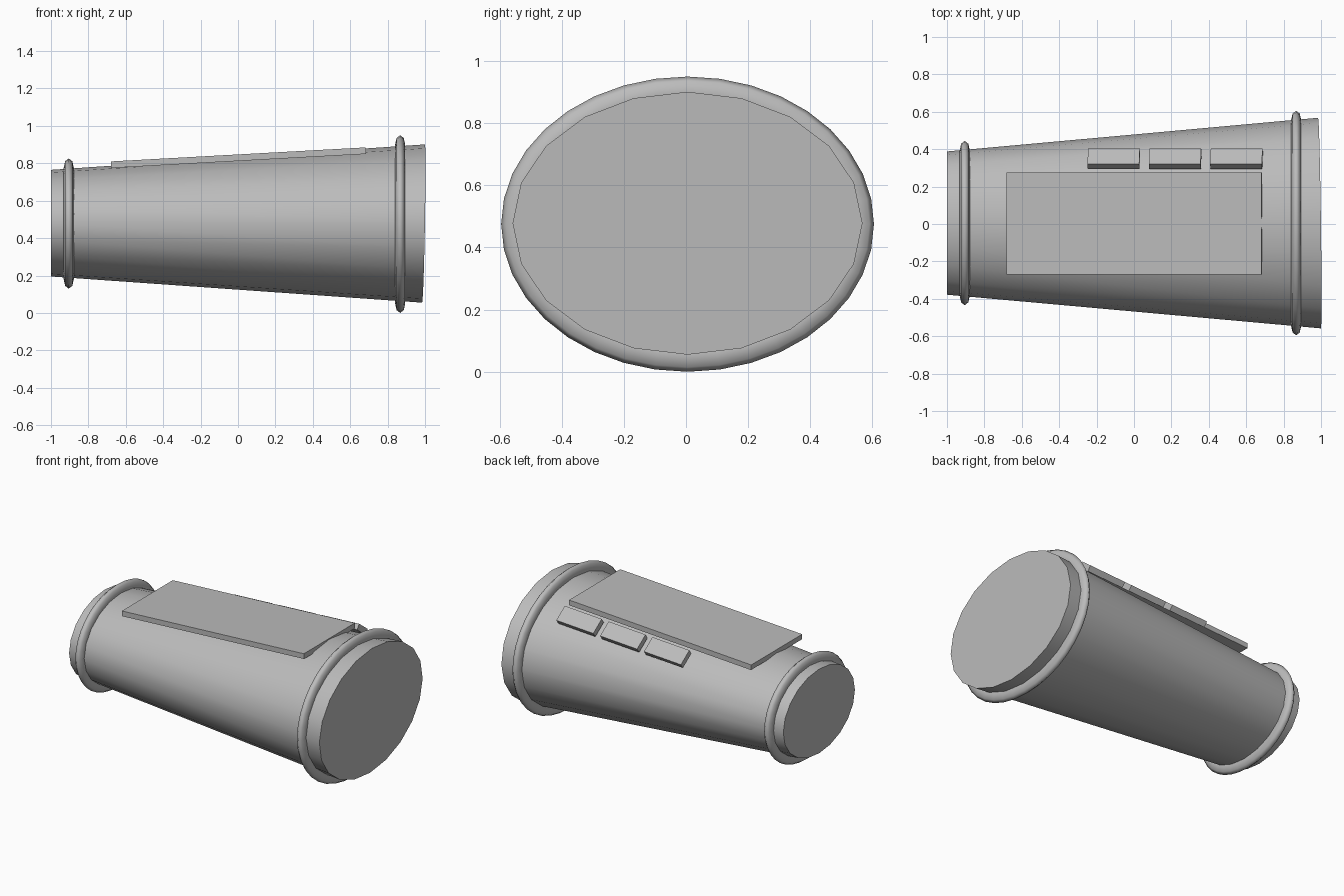
import bpy, bmesh, math
from mathutils import Matrix, Vector

if "Cube" in bpy.data.objects:
    bpy.data.objects.remove(bpy.data.objects["Cube"], do_unlink=True)

grey = bpy.data.materials.new("plain grey")
grey.use_nodes = True
COLOUR = (0.5, 0.5, 0.5, 1)
grey.diffuse_color = COLOUR
grey.node_tree.nodes["Principled BSDF"].inputs["Base Color"].default_value = COLOUR


def finish(name, bm, smooth_angle=None):
    bmesh.ops.recalc_face_normals(bm, faces=bm.faces)
    mesh = bpy.data.meshes.new(name)
    bm.to_mesh(mesh)
    bm.free()
    mesh.materials.append(grey)
    obj = bpy.data.objects.new(name, mesh)
    bpy.context.collection.objects.link(obj)
    if smooth_angle:
        bpy.ops.object.select_all(action='DESELECT')
        obj.select_set(True)
        bpy.context.view_layer.objects.active = obj
        bpy.ops.object.shade_smooth_by_angle(angle=math.radians(smooth_angle))
    return obj


def ellipse(bm, x, ry, rz, sides, centre_z, tilt=0):
    # Ring of points across the x axis, optionally leaning as a slanted cut
    points = []
    for i in range(sides):
        a = 2 * math.pi * i / sides
        c, s = math.cos(a), math.sin(a)
        points.append(bm.verts.new((x + tilt * (s - c), 0.005 + ry * c, centre_z + rz * s)))
    return points


def bridge(bm, a, b):
    n = len(a)
    for i in range(n):
        j = (i + 1) % n
        bm.faces.new((a[i], a[j], b[j], b[i]))


# Tapered oval body with flat ends
bm = bmesh.new()
small = ellipse(bm, -1.0, 0.383, 0.285, 20, 0.48)
large = ellipse(bm, 0.992, 0.563, 0.423, 20, 0.478, 0.0075)
bridge(bm, small, large)
bm.faces.new(small)
bm.faces.new(large)
finish("tapered_body", bm, 40)


# Rounded bands near both ends
def band(name, x, ry, rz, centre_z):
    bm = bmesh.new()
    loops = []
    for k in range(8):
        a = 2 * math.pi * k / 8
        r = 0.05 * math.cos(a)
        loops.append(ellipse(bm, x + 0.027 * math.sin(a), ry + r, rz + r, 36, centre_z))
    for k in range(8):
        bridge(bm, loops[k], loops[(k + 1) % 8])
    finish(name, bm, 120)


band("small_end_band", -0.905, 0.389, 0.298, 0.478)
band("large_end_band", 0.867, 0.55, 0.425, 0.475)

# Plates follow the slope of the body's upper side
SLOPE = 0.055


def plate(name, centre, size, roll=0):
    bm = bmesh.new()
    turn = Matrix.Rotation(-math.atan(SLOPE), 4, 'Y') @ Matrix.Rotation(-roll, 4, 'X')
    bmesh.ops.create_cube(bm, size=1, matrix=Matrix.Translation(Vector(centre))
                          @ turn @ Matrix.Diagonal((*size, 1)))
    finish(name, bm)


plate("top_plate", (0.002, 0.002, 0.83), (1.365, 0.545, 0.035))
for i, x in enumerate((-0.108, 0.22, 0.548)):
    plate(f"side_block_{i + 1}", (x, 0.35, 0.776 + SLOPE * x),
          (0.277, 0.108, 0.04), math.radians(38))
